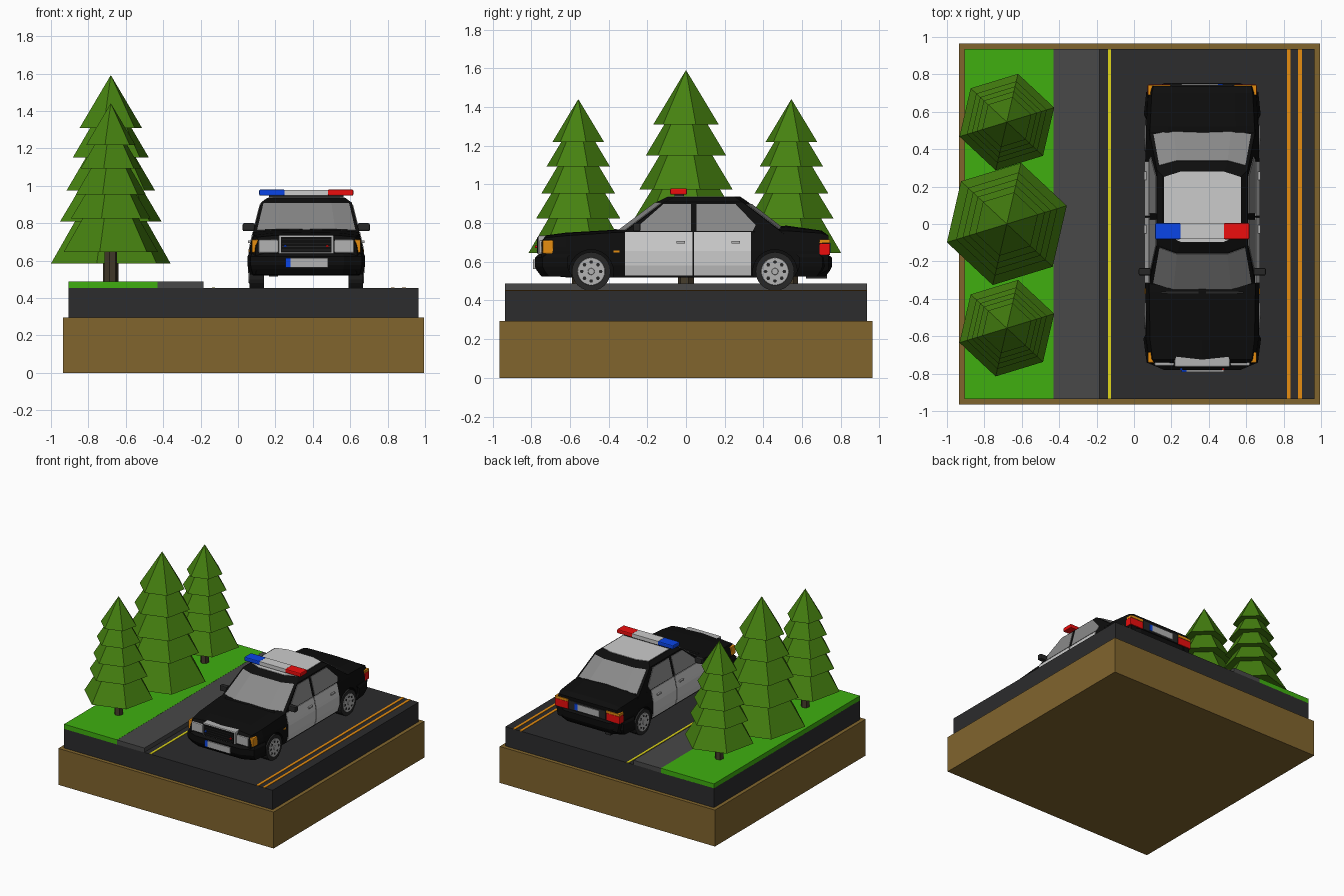
import bpy, bmesh
from math import sin, cos, pi, radians
from mathutils import Vector

if "Cube" in bpy.data.objects:
    bpy.data.objects.remove(bpy.data.objects["Cube"])

CX = 0.365  # car centre line


def mat(name, r, g, b):
    m = bpy.data.materials.new(name)
    m.diffuse_color = (r, g, b, 1)
    m.use_nodes = True
    m.node_tree.nodes["Principled BSDF"].inputs["Base Color"].default_value = m.diffuse_color
    return m


BROWN, ASPHALT = mat("soil", .22, .13, .027), mat("asphalt", .025, .025, .026)
WALK, GRASS = mat("paving", .065, .065, .065), mat("grass", .05, .43, .005)
YELLOW, ORANGE = mat("yellow", .75, .68, .01), mat("orange", .8, .27, .005)
LEAF, BARK = mat("leaf", .06, .22, .005), mat("bark", .06, .045, .025)
BLACK, WHITE = mat("black_paint", .004, .004, .004), mat("white_paint", .55, .55, .55)
GLASS, CHROME = mat("glass", .25, .25, .25), mat("silver", .45, .45, .45)
RED, BLUE = mat("red", .85, .004, .004), mat("blue", .003, .06, .8)
RUBBER = mat("rubber", .02, .02, .02)


def mesh(name, verts, faces, m, cx=0.0):
    me = bpy.data.meshes.new(name)
    me.from_pydata([tuple(v) for v in verts], [], faces)
    bm = bmesh.new()
    bm.from_mesh(me)
    bmesh.ops.recalc_face_normals(bm, faces=bm.faces)
    bm.to_mesh(me)
    bm.free()
    me.materials.append(m)
    ob = bpy.data.objects.new(name, me)
    ob.location.x = cx
    bpy.context.collection.objects.link(ob)
    return ob


def loft(name, rings, m, cx=0.0):
    """Closed solid through rings with equal point counts."""
    n, k = len(rings[0]), len(rings)
    faces = [(r * n + i, r * n + (i + 1) % n, (r + 1) * n + (i + 1) % n, (r + 1) * n + i)
             for r in range(k - 1) for i in range(n)]
    faces += [tuple(range(n)), tuple(range((k - 1) * n, k * n))]
    return mesh(name, [p for r in rings for p in r], faces, m, cx)


def box(name, x, y, z, m, cx=0.0, bevel=0.0):
    ob = loft(name, [[(x[0], y[0], h), (x[1], y[0], h), (x[1], y[1], h), (x[0], y[1], h)] for h in z], m, cx)
    if bevel:
        b = ob.modifiers.new("bevel", 'BEVEL')
        b.width, b.segments = bevel, 2
    return ob


def cyl_x(name, x0, x1, y, z, r, n, m, r1=None):
    return loft(name, [[(x, y + q * cos(2 * pi * i / n), z + q * sin(2 * pi * i / n)) for i in range(n)]
                       for x, q in ((x0, r), (x1, r1 or r))], m, CX)


# Ground slabs and road markings
Y = (-.935, .935)
box("soil_base", (-.935, .995), (-.965, .965), (0, .295), BROWN)
box("road_slab", (-.905, .965), Y, (.295, .452), ASPHALT)
box("sidewalk", (-.43, -.185), Y, (.45, .487), WALK)
box("grass_strip", (-.905, -.43), Y, (.45, .488), GRASS)
box("edge_line", (-.14, -.122), Y, (.45, .455), YELLOW)
for i, x in enumerate((.818, .877)):
    box(f"centre_line_{i}", (x, x + .02), Y, (.45, .455), ORANGE)

# Pine trees: six-sided stepped tiers on a trunk
TIERS = [(.335, .583), (.2, .81), (.283, .81), (.18, .975), (.247, .975),
         (.14, 1.15), (.213, 1.15), (.115, 1.31), (.174, 1.31), (.001, 1.59)]


def hexring(x, y, z, r):
    return [(x + r * cos(radians(17 + 60 * i)), y + r * sin(radians(17 + 60 * i)), z) for i in range(6)]


for i, (y, top, s) in enumerate(((0, 1.59, 1), (.545, 1.44, .79), (-.557, 1.44, .79))):
    loft(f"tree_crown_{i}", [hexring(-.68, y, top - (1.59 - z) * s, r * s) for r, z in TIERS], LEAF)
    loft(f"tree_trunk_{i}", [hexring(-.68, y, z, .043 * s) for z in (.48, .67)], BARK)


# Car lower body: lofted front to back
def section(y, w, zb, zt, c):
    half = [(.95 * w, zb), (w, zb + .06), (w, .655), (.985 * w, .68), (.93 * w, zt), (.6 * w, zt + .8 * c)]
    return ([(x, y, z) for x, z in half] + [(0, y, zt + c)] + [(-x, y, z) for x, z in reversed(half)])


body = loft("car_body", [section(*s) for s in (
    (-.748, .272, .56, .705, 0), (-.725, .285, .53, .725, .012), (-.62, .3, .52, .735, .016),
    (-.36, .305, .52, .752, .014), (.34, .305, .52, .755, .02), (.52, .3, .52, .76, .027),
    (.70, .29, .54, .748, .014), (.738, .28, .56, .735, 0))], BLACK, CX)

# Wheels and wheel arches
for y, end in ((-.49, "front"), (.46, "rear")):
    for s, side in ((-1, "left"), (1, "right")):
        cut = cyl_x("arch_cutter", s * .2, s * .4, y, .548, .115, 24, BLACK)
        cut.hide_render = True
        b = body.modifiers.new("arch", 'BOOLEAN')
        b.operation, b.object, b.solver = 'DIFFERENCE', cut, 'EXACT'
        bpy.context.view_layer.objects.active = body
        bpy.ops.object.modifier_apply(modifier=b.name)
        bpy.data.objects.remove(cut)
        tag = f"{end}_{side}"
        cyl_x("tyre_" + tag, s * .225, s * .304, y, .55, .1, 24, RUBBER)
        cyl_x("rim_" + tag, s * .29, s * .308, y, .55, .078, 24, CHROME, .07)
        cyl_x("hub_" + tag, s * .3, s * .312, y, .55, .022, 12, CHROME, .016)
        for k in range(8):
            a = k * pi / 4
            cyl_x(f"rim_hole_{tag}_{k}", s * .3, s * .3095, y + .049 * cos(a), .55 + .049 * sin(a), .01, 6, RUBBER)

# Cabin shell: tapered ring with bowed front and rear screens
LEVELS = ((.745, .285, -.37, .535), (.91, .243, -.15, .32), (.934, .21, -.10, .285))


def cabin_ring(z, w, f, b):
    m = .55 * w
    return [Vector(p + (z,)) for p in ((w, f + .04), (w, b - .03), (m, b), (-m, b),
                                       (-w, b - .03), (-w, f + .04), (-m, f), (m, f))]


rings = [cabin_ring(*v) for v in LEVELS]
loft("cabin_shell", rings, BLACK, CX)
centre = Vector((0, .09, 0))
loft("roof_panel", [[centre + (Vector((p.x, p.y, 0)) - centre) * .98 + Vector((0, 0, z)) for p in rings[2]]
                    for z in (.925, .938)], WHITE, CX)


# Front and rear screens laid over the shell
def screen(name, cols, lo, hi):
    verts = []
    for t in (lo, hi):
        p = [rings[0][c].lerp(rings[1][c], t) for c in cols]
        p[0], p[3] = p[0].lerp(p[1], .15), p[3].lerp(p[2], .15)
        verts += p
    ob = mesh(name, verts, [(i, i + 1, i + 5, i + 4) for i in range(3)], GLASS, CX)
    sol = ob.modifiers.new("thickness", 'SOLIDIFY')
    sol.thickness, sol.offset = .008, 0


screen("windscreen", (5, 6, 7, 0), .1, .96)
screen("rear_window", (1, 2, 3, 4), .15, .92)

# Doors, side windows, handles, mirrors, lamps on both sides
DOOR = ((.293, .53), (.305, .58), (.305, .655), (.300, .68), (.284, .754))
FRONT_WIN = ((-.275, .76), (-.115, .9), (.025, .9), (.025, .76))
REAR_WIN = ((.055, .76), (.055, .9), (.255, .9), (.36, .79), (.345, .76))
for s, side in ((-1, "left"), (1, "right")):
    for end, y0, y1, win, hy in (("front", -.315, .034, FRONT_WIN, -.05), ("rear", .042, .335, REAR_WIN, .235)):
        ring = [(x + .004, z) for x, z in DOOR] + [(x - .02, z) for x, z in reversed(DOOR)]
        loft(f"{end}_door_{side}", [[(s * x, y, z) for x, z in ring] for y in (y0, y1)], WHITE, CX)
        loft(f"{end}_side_window_{side}", [[(s * (.285 - .042 * (z - .745) / .165 + d), y, z) for y, z in win]
                                           for d in (-.01, .004)], GLASS, CX)
        box(f"{end}_handle_{side}", (s * .29, s * .311), (hy, hy + .045), (.695, .707), CHROME, CX)
    box(f"mirror_{side}", (s * .275, s * .34), (-.275, -.235), (.757, .8), RUBBER, CX, .008)
    box(f"headlight_{side}", (s * .15, s * .255), (-.758, -.69), (.642, .712), CHROME, CX, .006)
    box(f"indicator_{side}", (s * .256, s * .291), (-.742, -.685), (.642, .712), ORANGE, CX, .006)
    box(f"side_marker_{side}", (s * .29, s * .308), (-.375, -.345), (.647, .659), ORANGE, CX)
    box(f"tail_light_{side}", (s * .17, s * .292), (.69, .745), (.635, .695), RED, CX, .005)
    box(f"rear_indicator_{side}", (s * .17, s * .289), (.69, .744), (.696, .715), ORANGE, CX)
    box(f"grille_lamp_{side}", (s * .105, s * .12), (-.78, -.76), (.672, .684), RED if s > 0 else BLUE, CX)
    box(f"wiper_{side}", (s * .12 - .1, s * .12 + .1), (-.372, -.36), (.762, .77), RUBBER, CX)

# Bumpers wrapping around both ends
for name, plan, d in (("front_bumper", ((.312, -.608), (.295, -.735), (.2, -.775)), 1),
                      ("rear_bumper", ((.31, .58), (.297, .70), (.2, .748)), -1)):
    pts = list(plan) + [(-x, y) for x, y in reversed(plan)]
    loft(name, [[(x * k, y * k, z) for x, y in pts]
                for z, k in ((.525, .965), (.555, .995), (.575, 1.008), (.622, 1.008), (.64, .98))], BLACK, CX)

# Grille, plates and exhaust
box("grille_frame", (-.148, .148), (-.765, -.7), (.632, .737), CHROME, CX, .008)
box("grille_mesh", (-.136, .136), (-.77, -.72), (.642, .726), BLACK, CX)
for i in range(4):
    z = .655 + .018 * i
    box(f"grille_slat_{i}", (-.13, .13), (-.773, -.76), (z, z + .004), RUBBER, CX)
box("front_plate", (-.085, .115), (-.79, -.77), (.562, .613), CHROME, CX)
box("front_plate_band", (-.11, -.085), (-.79, -.77), (.562, .613), BLUE, CX)
box("rear_plate_recess", (-.165, .165), (.72, .743), (.638, .71), RUBBER, CX)
box("rear_plate", (-.11, .085), (.73, .748), (.648, .698), CHROME, CX)
box("rear_plate_band", (.085, .11), (.73, .748), (.648, .698), BLUE, CX)
box("exhaust", (-.2, -.15), (.62, .73), (.515, .535), RUBBER, CX)

# Roof light bar
box("light_bar_foot", (-.2, .2), (-.06, -.01), (.93, .953), RUBBER, CX)
box("light_bar_centre", (-.116, .116), (-.08, .003), (.948, .978), WHITE, CX)
box("light_bar_blue", (-.252, -.115), (-.082, .005), (.947, .98), BLUE, CX, .007)
box("light_bar_red", (.115, .252), (-.082, .005), (.947, .98), RED, CX, .007)
